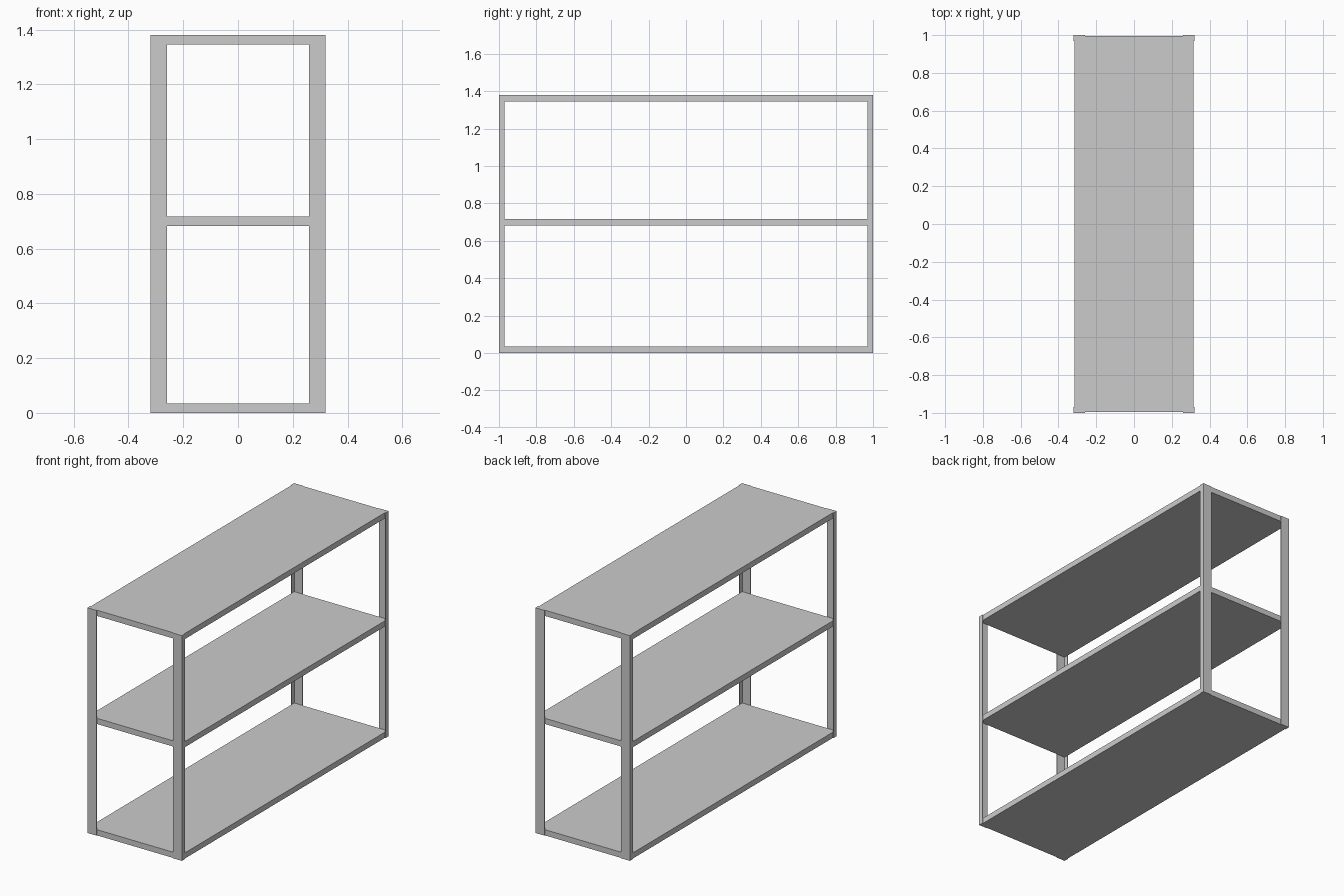
import bpy, bmesh

if "Cube" in bpy.data.objects:
    bpy.data.objects.remove(bpy.data.objects["Cube"])

HX, HY, H = 0.32, 1.0, 1.38     # half width, half length, height
MID = 0.70                      # joint between lower and upper posts
LX, LY, T = 0.06, 0.03, 0.004   # angle-iron legs and sheet thickness
SHELF = 0.035


def finish(name, bm):
    bmesh.ops.recalc_face_normals(bm, faces=bm.faces)
    mesh = bpy.data.meshes.new(name)
    bm.to_mesh(mesh)
    bm.free()
    obj = bpy.data.objects.new(name, mesh)
    bpy.context.collection.objects.link(obj)
    return obj


def prism(name, outline, z0, z1):
    bm = bmesh.new()
    face = bm.faces.new([bm.verts.new((x, y, z0)) for x, y in outline])
    up = bmesh.ops.extrude_face_region(bm, geom=[face])
    verts = [g for g in up["geom"] if isinstance(g, bmesh.types.BMVert)]
    bmesh.ops.translate(bm, verts=verts, vec=(0, 0, z1 - z0))
    if face.is_valid is False or not any(
            all(abs(v.co.z - z0) < 1e-6 for v in f.verts) for f in bm.faces):
        bm.faces.new([v for v in bm.verts if abs(v.co.z - z0) < 1e-6])
    return finish(name, bm)


# Shelf boards sit inside the corner angles
sx, sy = HX - T, HY - T
board = [(-sx, -sy), (sx, -sy), (sx, sy), (-sx, sy)]
for name, z0 in (("bottom_shelf", 0.0), ("middle_shelf", MID - SHELF / 2),
                 ("top_shelf", H - SHELF)):
    prism(name, board, z0, z0 + SHELF)

# L-section corner posts, split at the middle shelf
angle = [(HX, HY), (HX - LX, HY), (HX - LX, HY - T),
         (HX - T, HY - T), (HX - T, HY - LY), (HX, HY - LY)]
for side_x, x_name in ((-1, "left"), (1, "right")):
    for side_y, y_name in ((-1, "front"), (1, "back")):
        outline = [(x * side_x, y * side_y) for x, y in angle]
        for level, z0, z1 in (("lower", 0, MID), ("upper", MID, H)):
            prism(f"{y_name}_{x_name}_{level}_post", outline, z0, z1)
